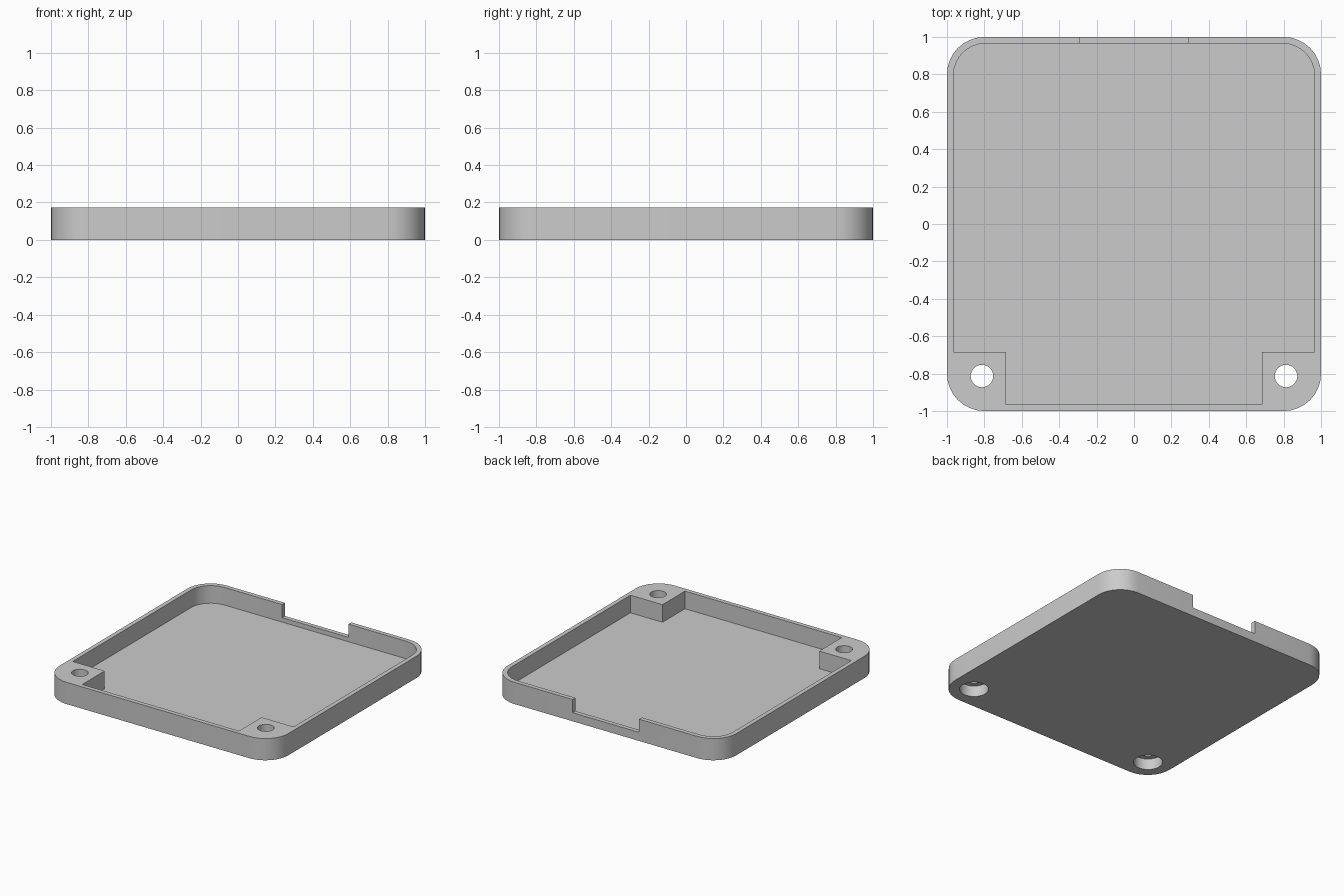
import bpy
import bmesh
import math

cube = bpy.data.objects.get("Cube")
if cube:
    bpy.data.objects.remove(cube, do_unlink=True)

HEIGHT, FLOOR = 0.172, 0.033
INNER = 0.965        # inside face of the walls
POST = 0.685         # inside corner of the screw posts
HOLE = 0.813         # screw hole centre

grey = bpy.data.materials.new("plain grey")
grey.use_nodes = True
colour = (0.6, 0.6, 0.6, 1)
grey.diffuse_color = colour
grey.node_tree.nodes["Principled BSDF"].inputs["Base Color"].default_value = colour


def arc(cx, cy, r, start, sweep=90, steps=8):
    return [(cx + r * math.cos(math.radians(start + sweep * i / steps)),
             cy + r * math.sin(math.radians(start + sweep * i / steps)))
            for i in range(steps + 1)]


def prism(name, outline, z0, z1):
    """Extrude a flat outline upwards into a solid."""
    bm = bmesh.new()
    face = bm.faces.new([bm.verts.new((x, y, z0)) for x, y in outline])
    top = bmesh.ops.extrude_face_region(bm, geom=[face])["geom"]
    bmesh.ops.translate(bm, vec=(0, 0, z1 - z0),
                        verts=[v for v in top if isinstance(v, bmesh.types.BMVert)])
    bmesh.ops.recalc_face_normals(bm, faces=bm.faces)
    mesh = bpy.data.meshes.new(name)
    bm.to_mesh(mesh)
    bm.free()
    mesh.materials.append(grey)
    obj = bpy.data.objects.new(name, mesh)
    bpy.context.collection.objects.link(obj)
    return obj


def cut(target, cutter):
    """Subtract the cutter for good and remove it."""
    cutter.hide_render = True
    mod = target.modifiers.new("cut", "BOOLEAN")
    mod.operation, mod.solver, mod.object = "DIFFERENCE", "EXACT", cutter
    bpy.context.view_layer.objects.active = target
    bpy.ops.object.modifier_apply(modifier=mod.name)
    bpy.data.objects.remove(cutter, do_unlink=True)


# Outer body with rounded corners
outline = []
for cx, cy, start in ((0.8, 0.8, 0), (-0.8, 0.8, 90), (-0.8, -0.8, 180), (0.8, -0.8, 270)):
    outline += arc(cx, cy, 0.2, start)
tray = prism("tray", outline, 0, HEIGHT)

# Cavity: rounded at the back, stepped around the two front screw posts
cavity = arc(0.795, 0.795, INNER - 0.795, 0) + arc(-0.795, 0.795, INNER - 0.795, 90)
cavity += [(-INNER, -POST), (-POST, -POST), (-POST, -INNER),
           (POST, -INNER), (POST, -POST), (INNER, -POST)]
cut(tray, prism("cavity_cutter", cavity, FLOOR, 0.4))

# Notch in the back wall
cut(tray, prism("notch_cutter", [(-0.29, 0.9), (0.29, 0.9), (0.29, 1.1), (-0.29, 1.1)], 0.068, 0.4))

# Screw holes, counterbored from below
for side in (-1, 1):
    for radius, z0, z1 in ((0.06, -0.1, 0.4), (0.103, -0.1, 0.086)):
        ring = arc(side * HOLE, -HOLE, radius, 0, 360, 32)[:-1]
        cut(tray, prism("hole_cutter", ring, z0, z1))

bpy.ops.object.select_all(action="DESELECT")
tray.select_set(True)
bpy.context.view_layer.objects.active = tray
bpy.ops.object.shade_smooth_by_angle(angle=math.radians(30))
